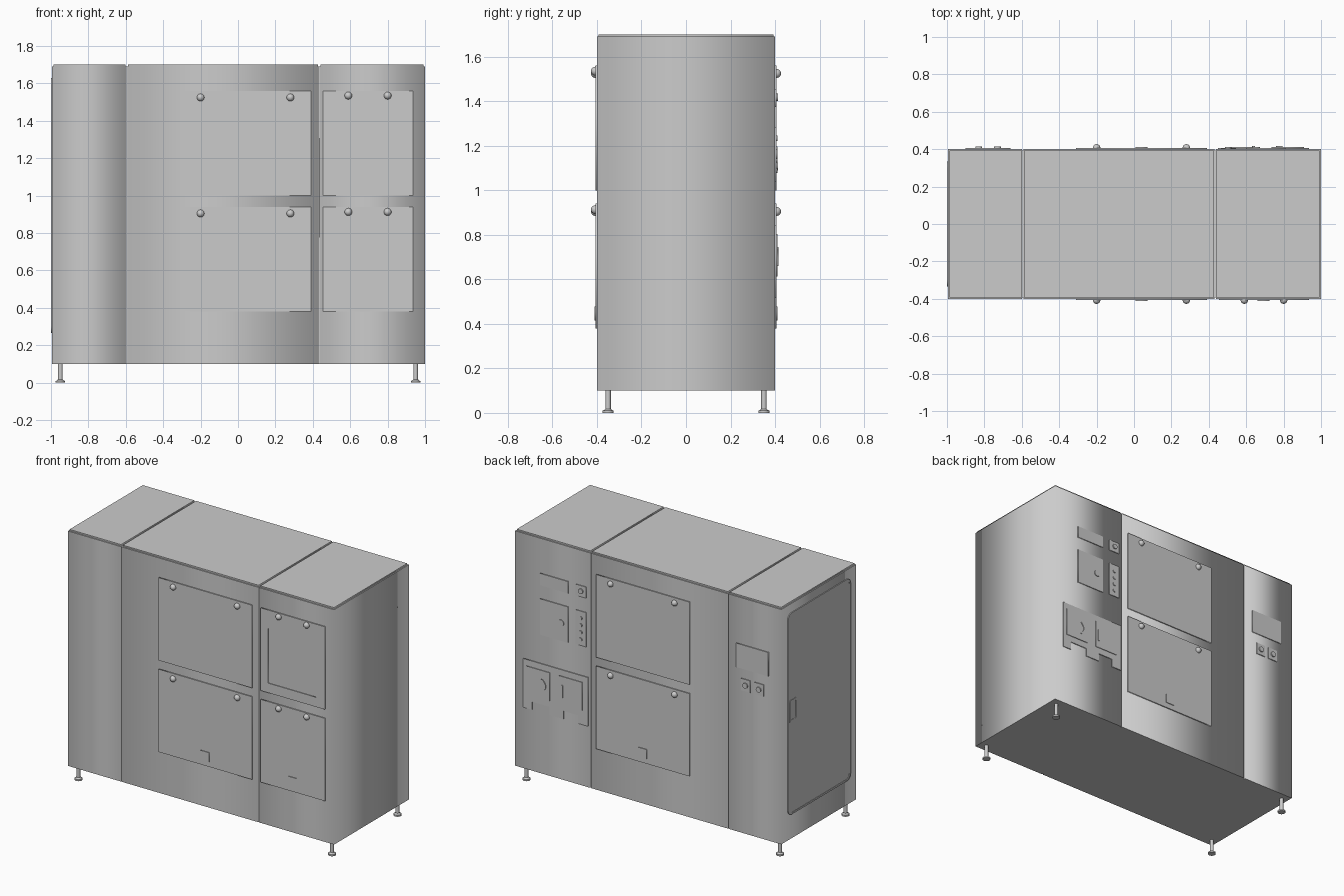
import bpy
from math import radians, pi, cos, sin

if "Cube" in bpy.data.objects:
    bpy.data.objects.remove(bpy.data.objects["Cube"])

ROT = {"front": (radians(90), 0, 0), "back": (radians(90), 0, 0),
       "left": (radians(90), 0, radians(90)), "top": (0, 0, 0)}
LEFT = -0.994


def place(side, u, z, d):
    """Point on a cabinet face: u along it, z up, d outwards."""
    return {"front": (u, -0.4 - d, z), "back": (u, 0.4 + d, z),
            "left": (LEFT - d, u, z), "top": (u, z, d)}[side]


def plate(name, side, loops, d0, d1):
    """Extruded outline on a face; further loops cut holes."""
    cu = bpy.data.curves.new(name, "CURVE")
    cu.dimensions, cu.fill_mode = "2D", "BOTH"
    cu.extrude = (d1 - d0) / 2
    for loop in loops:
        sp = cu.splines.new("POLY")
        sp.points.add(len(loop) - 1)
        for p, (u, v) in zip(sp.points, loop):
            p.co = (u, v, 0, 1)
        sp.use_cyclic_u = True
    ob = bpy.data.objects.new(name, cu)
    bpy.context.collection.objects.link(ob)
    ob.location = place(side, 0, 0, (d0 + d1) / 2)
    ob.rotation_euler = ROT[side]
    bpy.ops.object.select_all(action="DESELECT")
    ob.select_set(True)
    bpy.context.view_layer.objects.active = ob
    bpy.ops.object.convert(target="MESH")
    return bpy.context.object


def rect(u0, u1, v0, v1, r=0, n=6):
    if not r:
        return [(u0, v0), (u1, v0), (u1, v1), (u0, v1)]
    pts = []
    for k, (cx, cy) in enumerate([(u1 - r, v1 - r), (u0 + r, v1 - r), (u0 + r, v0 + r), (u1 - r, v0 + r)]):
        for i in range(n + 1):
            a = (k + i / n) * pi / 2
            pts.append((cx + r * cos(a), cy + r * sin(a)))
    return pts


def knob(name, side, u, z, r=0.02, d=0.007):
    bpy.ops.mesh.primitive_uv_sphere_add(segments=24, ring_count=12, radius=r, location=place(side, u, z, d))
    bpy.context.object.name = name
    bpy.ops.object.shade_smooth()


def cylinder(name, loc, r, h, rot=(0, 0, 0), r2=None):
    bpy.ops.mesh.primitive_cone_add(vertices=24, radius1=r, radius2=r if r2 is None else r2,
                                    depth=h, location=loc, rotation=rot)
    bpy.context.object.name = name
    bpy.ops.object.shade_smooth_by_angle(angle=radians(35))


def button(name, u, z, r, d0, d1):
    cylinder(name, place("back", u, z, (d0 + d1) / 2), r, d1 - d0, ROT["back"])


# cabinet body: plan with narrow seams on front and back
seams, g = (-0.595, 0.435), 0.004
plan = [(LEFT, -0.4)]
for s in seams:
    plan += [(s - g, -0.4), (s - g, -0.392), (s + g, -0.392), (s + g, -0.4)]
plan += [(1, -0.4), (1, 0.4)]
for s in reversed(seams):
    plan += [(s + g, 0.4), (s + g, 0.392), (s - g, 0.392), (s - g, 0.4)]
plan += [(LEFT, 0.4)]
plate("cabinet_body", "top", [plan], 0.1, 1.69)

# roof panels
edges = [LEFT, *seams, 1]
for a, b in zip(edges, edges[1:]):
    plate("roof_panel", "top", [rect(a + 0.007, b - 0.007, -0.392, 0.392)], 1.69, 1.7)

# levelling feet
for x in (-0.95, 0.95):
    for y in (-0.35, 0.35):
        cylinder("foot_pad", (x, y, 0.005), 0.025, 0.01)
        cylinder("foot_cone", (x, y, 0.014), 0.022, 0.008, r2=0.012)
        cylinder("foot_stem", (x, y, 0.057), 0.012, 0.09)

# large access panels, front and back
T = 0.007
for side in ("front", "back"):
    for z0, z1, zk in ((1.0, 1.56, 1.525), (0.38, 0.94, 0.905)):
        plate("access_panel", side, [rect(-0.31, 0.39, z0, z1)], -0.002, T)
        for x in (-0.2, 0.28):
            knob("panel_knob", side, x, zk)
    plate("panel_latch", side, [rect(0.008, 0.072, 0.415, 0.478)], 0.005, 0.012)

# narrow front panels: window above, blank below
plate("window_frame", "front", [rect(0.455, 0.935, 1.0, 1.56), rect(0.51, 0.87, 1.065, 1.435)], -0.002, T)
plate("window_pane", "front", [rect(0.505, 0.875, 1.06, 1.44)], -0.002, 0.002)
plate("lower_panel", "front", [rect(0.455, 0.935, 0.38, 0.94)], -0.002, T)
plate("panel_latch", "front", [rect(0.66, 0.725, 0.415, 0.478)], 0.005, 0.012)
for x in (0.59, 0.8):
    for z in (1.535, 0.913):
        knob("panel_knob", "front", x, z)

# back control plates
plate("display_plate", "back", [rect(0.6, 0.81, 1.375, 1.455)], -0.002, 0.006)
plate("switch_plate", "back", [rect(0.465, 0.545, 1.378, 1.453)], -0.002, 0.005)
button("switch_button", 0.503, 1.417, 0.017, 0.004, 0.013)
plate("meter_plate", "back", [rect(0.6, 0.81, 1.04, 1.283)], -0.002, 0.006)
button("meter_dial", 0.652, 1.162, 0.022, 0.004, 0.011)
plate("button_strip", "back", [rect(0.465, 0.545, 1.048, 1.28)], -0.002, 0.005)
for i in range(4):
    button("strip_button", 0.505, 1.233 - 0.048 * i, 0.012, 0.004, 0.011)

# connector plate with stepped lower edge and two small doors
plate("connector_plate", "back", [[
    (0.45, 0.845), (0.45, 0.515), (0.525, 0.515), (0.525, 0.57), (0.635, 0.57), (0.635, 0.515),
    (0.74, 0.515), (0.74, 0.57), (0.87, 0.57), (0.87, 0.515), (0.935, 0.515), (0.935, 0.845)]], -0.002, 0.006)
for x0, x1 in ((0.49, 0.665), (0.735, 0.91)):
    plate("small_door", "back", [rect(x0, x1, 0.612, 0.803)], 0.004, 0.011)
plate("straight_handle", "back", [rect(0.632, 0.648, 0.66, 0.745, 0.006, 3)], 0.01, 0.016)
arc = [(0.785 - 0.025 * sin(pi * i / 10), 0.66 + 0.085 * i / 10) for i in range(11)]
inner = [(0.795 - 0.025 * sin(pi * i / 10), 0.66 + 0.085 * i / 10) for i in range(10, -1, -1)]
plate("curved_handle", "back", [arc + inner], 0.01, 0.016)

# back screen and two push buttons
plate("screen", "back", [rect(-0.9, -0.66, 1.214, 1.376)], -0.002, 0.006)
for x in (-0.73, -0.83):
    plate("button_plate", "back", [rect(x - 0.035, x + 0.035, 1.067, 1.147)], -0.002, 0.006)
    button("push_button", x, 1.107, 0.018, 0.004, 0.014)

# side door: raised rounded rim, inner leaf and pull handle
plate("side_door_rim", "left", [rect(-0.335, 0.335, 0.265, 1.63, 0.04),
                                rect(-0.323, 0.323, 0.277, 1.618, 0.03)], -0.002, 0.006)
plate("side_door_leaf", "left", [rect(-0.325, 0.325, 0.275, 1.62, 0.03)], -0.002, 0.003)
plate("side_handle_surround", "left", [rect(0.235, 0.318, 0.89, 1.04, 0.012),
                                       rect(0.25, 0.303, 0.905, 1.025, 0.008)], 0.001, 0.006)
plate("side_handle_bar", "left", [rect(0.258, 0.276, 0.903, 1.027)], 0.001, 0.005)
